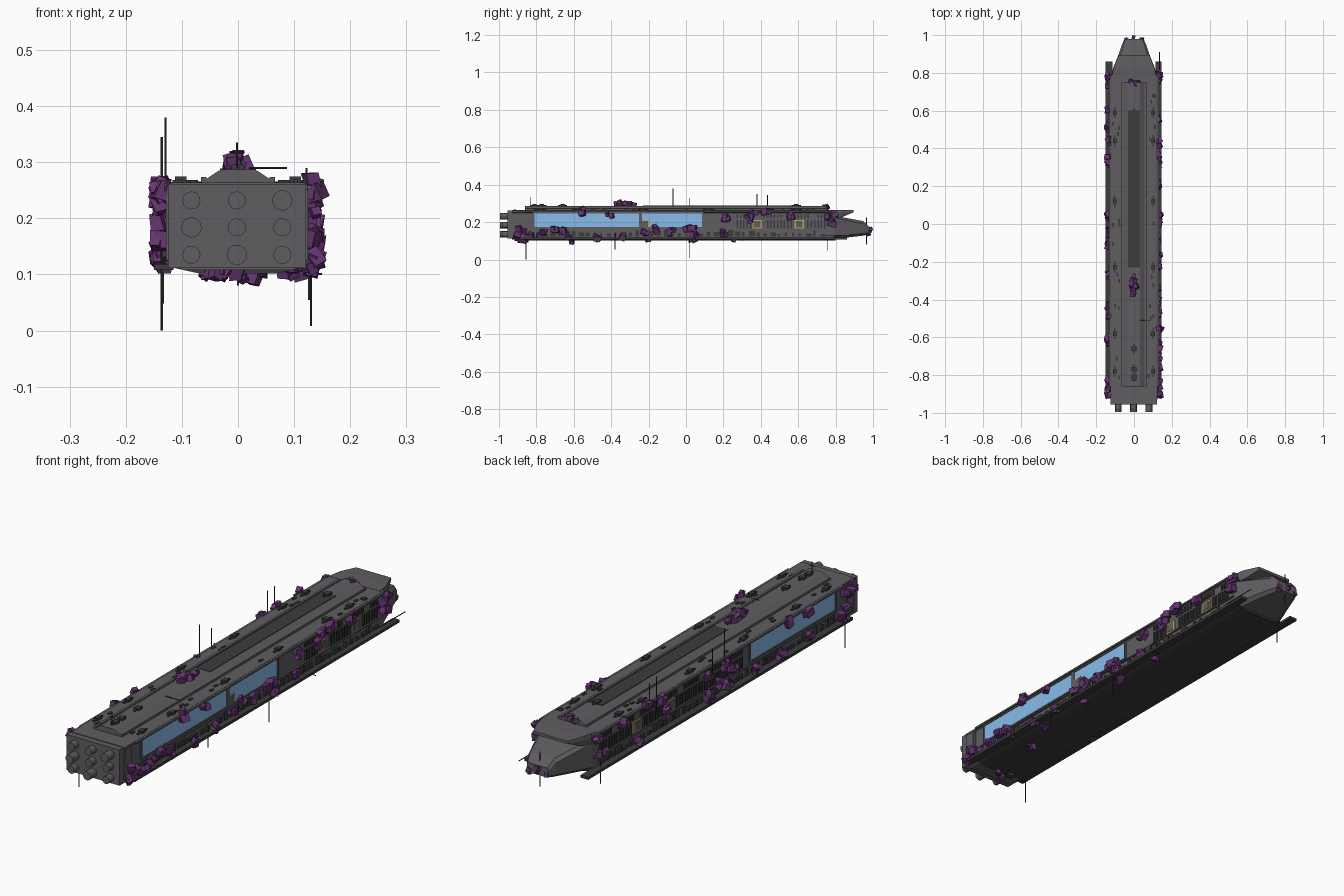
import bpy, bmesh, random
from math import pi
from mathutils import Vector, Matrix, Euler

random.seed(7)

def mat(name, r, g, b):
    m = bpy.data.materials.new(name)
    m.diffuse_color = (r, g, b, 1)
    return m

HULL = mat("hull_grey", .115, .11, .118)
DARK = mat("dark_grey", .045, .045, .048)
PURPLE = mat("crystal_purple", .13, .035, .16)
BLUE = mat("window_blue", .25, .5, .83)
YELLOW = mat("door_yellow", .55, .38, .1)

def finish(name, bm, m):
    bmesh.ops.recalc_face_normals(bm, faces=bm.faces)
    me = bpy.data.meshes.new(name)
    bm.to_mesh(me)
    bm.free()
    me.materials.append(m)
    ob = bpy.data.objects.new(name, me)
    bpy.context.collection.objects.link(ob)
    return ob

def add_box(bm, x0, x1, y0, y1, z0, z1):
    t = Matrix.Translation(((x0 + x1) / 2, (y0 + y1) / 2, (z0 + z1) / 2))
    bmesh.ops.create_cube(bm, size=1, matrix=t @ Matrix.Diagonal((abs(x1 - x0), y1 - y0, z1 - z0, 1)))

def boxes(name, m, items):
    bm = bmesh.new()
    for it in items:
        add_box(bm, *it)
    return finish(name, bm, m)

def loft(name, m, sections):
    """Join rings of (x, y, z) points, mirrored in x from the right half."""
    bm = bmesh.new()
    rings = []
    for y, half in sections:
        pts = [(x, z) for x, z in half] + [(-x, z) for x, z in reversed(half)]
        rings.append([bm.verts.new((x, y, z)) for x, z in pts])
    n = len(rings[0])
    for a, b in zip(rings, rings[1:]):
        for i in range(n):
            bm.faces.new((a[i], a[(i + 1) % n], b[(i + 1) % n], b[i]))
    bm.faces.new(rings[0])
    bm.faces.new(rings[-1])
    return finish(name, bm, m)

def add_cyl(bm, p, q, r, n=12):
    p, q = Vector(p), Vector(q)
    d = q - p
    rot = d.to_track_quat('Z', 'Y').to_matrix().to_4x4()
    bmesh.ops.create_cone(bm, cap_ends=True, segments=n, radius1=r, radius2=r, depth=d.length,
                          matrix=Matrix.Translation((p + q) / 2) @ rot)

# Main hull, with overhanging roof edge and chamfered keel
body = [(.098, .108), (.119, .118), (.119, .248), (.124, .252), (.124, .26), (.118, .264)]
loft("hull", HULL, [(-.93, body), (.79, body)])
keel = [(.07, .102), (.115, .112), (.115, .116), (.07, .116)]
loft("keel", DARK, [(-.87, keel), (.80, keel)])

# Stern block facing the front, holding the engines
boxes("engine_block", HULL, [(-.125, .121, -.955, -.87, .112, .261), (-.128, .125, -.925, -.88, .125, .25)])
bm = bmesh.new()
for i, x in enumerate((-.083, -.002, .079)):
    for j, z in enumerate((.135, .184, .232)):
        add_cyl(bm, (x, -.94, z), (x, -.985, z), .016, 16)
        if (i, j) in ((0, 1), (1, 0), (2, 2)):
            add_cyl(bm, (x, -.94, z), (x, -.995, z), .018, 16)
finish("engine_nozzles", bm, HULL)

# Nose: lower wedge and sloping roof cap above it
loft("nose", HULL, [(.79, [(.10, .11), (.119, .125), (.119, .225), (.10, .235)]),
                    (.95, [(.05, .128), (.064, .14), (.064, .19), (.055, .205)]),
                    (.98, [(.04, .135), (.05, .142), (.05, .165), (.045, .175)])])
loft("nose_roof", HULL, [(.77, [(.12, .225), (.123, .25), (.12, .265)]),
                         (.83, [(.105, .225), (.109, .25), (.107, .266)]),
                         (.895, [(.078, .252), (.082, .256), (.08, .264)])])

# Raised spine along the roof with a dark central strip
spine = [(.064, .262), (.060, .268), (.036, .284), (.030, .287)]
loft("roof_spine", HULL, [(-.86, spine), (.75, spine)])
boxes("spine_strip", DARK, [(-.032, .032, -.23, .60, .28, .2885)])
boxes("spine_ridges", HULL, [(s * .066, s * .056, -.86, .75, .262, .274) for s in (-1, 1)])

# Long side rails at the keel, poking past the hull
boxes("side_rails", DARK, [(-.15, -.115, -.89, .86, .108, .119), (.115, .145, -.89, .86, .108, .119)])
boxes("roof_edge_rails", HULL, [(s * .118, s * .132, -.86, .78, .252, .259) for s in (-1, 1)])

# Blue windows with frames: two on the right, one on the left
wins = [(1, -.81, -.25), (1, -.235, .085), (-1, -.81, -.25)]
boxes("windows", BLUE, [(s * .11, s * .1215, a, b, .172, .248) for s, a, b in wins])
frame = []
for s, a, b in wins:
    frame += [(s * .115, s * .125, a - .006, b + .006, .166, .173),
              (s * .115, s * .125, a - .006, b + .006, .246, .252),
              (s * .115, s * .125, a - .008, a, .166, .252),
              (s * .115, s * .125, b, b + .008, .166, .252)]
boxes("window_frames", HULL, frame)

# Yellow framed doors with grey panels
doors = [(1, .38), (1, .605), (-1, .5), (-1, .27), (1, -.22)]
boxes("door_frames", YELLOW, [(s * .115, s * .1235, y - .025, y + .025, .165, .212) for s, y in doors])
boxes("door_panels", HULL, [(s * .115, s * .1255, y - .018, y + .018, .171, .206) for s, y in doors])

# Ribs, louvres and wall panels on both flanks
ribs = []
for s in (-1, 1):
    start = .27 if s > 0 else -.2
    for k in range(int((.77 - start) / .018)):
        y = start + k * .018
        if all(d[0] != s or abs(y - d[1]) > .035 for d in doors):
            ribs.append((s * .115, s * .1245, y, y + .008, .165, .212))
        if k % 8 < 6:
            ribs.append((s * .115, s * .1235, y, y + .009, .222, .242))
    for k in range(42):
        y = -.84 + k * .038
        ribs.append((s * .115, s * .127, y, y + random.choice((.012, .02, .03)), .124, .124 + random.uniform(.012, .034)))
boxes("flank_ribs", DARK, ribs)
boxes("flank_ledges", HULL, [(s * .115, s * .126, -.86, .78, .157, .162) for s in (-1, 1)])

# Small roof equipment
gear = []
for s in (-1, 1):
    for y in (.59, .44, .12, -.23, -.58, -.78):
        x = s * .102
        gear += [(x - .010, x + .010, y - .012, y + .012, .262, .275), (x - .004, x + .004, y - .03, y + .03, .262, .269)]
    for k in range(14):
        x, y = s * random.uniform(.075, .112), random.uniform(-.85, .75)
        gear.append((x - .005, x + .005, y - .01, y + .01, .262, .268))
for y in (.59, -.66, -.77, -.81):
    gear += [(-.012, .012, y - .012, y + .012, .285, .296), (-.004, .004, y - .025, y + .025, .285, .292)]
boxes("roof_equipment", DARK, gear)

# Thin antennas up, down and sideways
bm = bmesh.new()
masts = [(-.129, -.07, .2, .38), (-.136, .02, .2, .33), (-.129, .38, .2, .35), (-.136, .435, .2, .345),
         (-.136, -.855, 0, .15), (.13, .02, .008, .14), (.127, -.38, .055, .14), (-.134, .755, .048, .14),
         (-.002, -.83, .28, .335), (.0, .965, .08, .225), (.122, -.55, .24, .29)]
for x, y, a, b in masts:
    add_cyl(bm, (x, y, a), (x, y, b), .0022, 6)
for p, q in (((.02, -.51, .29), (.087, -.51, .29)), ((-.015, -.83, .318), (.012, -.83, .318)),
             ((.11, .3, .101), (.15, .3, .101)), ((.135, .75, .13), (.135, .91, .13))):
    add_cyl(bm, p, q, .002, 6)
finish("antennas", bm, DARK)

# Purple crystal growths: clusters of tilted, skewed blocks
def crystals(name, spots, dx):
    bm = bmesh.new()
    for x, y, z, size in spots:
        for k in range(3):
            w = size * random.uniform(.55, .9)
            off = Vector((random.uniform(-dx, dx), random.uniform(-.4, .4) * size, random.uniform(-.35, .35) * size))
            rot = Euler([random.uniform(-.5, .5) for _ in range(3)]).to_matrix().to_4x4()
            t = Matrix.Translation(Vector((x, y, z)) + off) @ rot
            vs = bmesh.ops.create_cube(bm, size=1, matrix=t @ Matrix.Diagonal((w * .8, w, w, 1)))["verts"]
            for v in vs:
                v.co += Vector([random.uniform(-.1, .1) * w for _ in range(3)])
    finish(name, bm, PURPLE)

right = [(-.9, .125), (-.88, .155), (-.84, .13), (-.77, .14), (-.7, .165), (-.66, .15), (-.62, .12),
         (-.55, .255), (-.48, .115), (-.41, .23), (-.33, .13), (-.22, .15), (-.16, .165), (-.08, .15),
         (0, .16), (.03, .165), (.04, .125), (.2, .14), (.21, .22), (.36, .24), (.33, .222),
         (.43, .257), (.56, .23), (.77, .22), (.79, .24), (.78, .19)]
crystals("crystals_right", [(.133, y, z, .036) for y, z in right], .006)
left = [(.78, .24), (.74, .18), (.6, .25), (.52, .14), (.44, .25), (.35, .25), (.32, .2), (.06, .22),
        (.04, .14), (-.04, .17), (-.07, .23), (-.08, .14), (-.11, .19), (-.27, .135), (-.43, .13),
        (-.48, .25), (-.6, .25), (-.62, .14), (-.83, .14), (-.87, .17), (-.88, .22), (-.9, .25)]
crystals("crystals_left", [(-.137, y, z, .036) for y, z in left], .006)
crystals("crystals_roof", [(-.005, -.29, .295, .036), (0, -.33, .298, .04), (-.012, -.365, .293, .036),
                           (-.01, .75, .28, .024), (.018, .75, .28, .024)], .012)
crystals("crystals_nose", [(-.035, .975, .15, .026), (0, .98, .16, .027), (.035, .975, .145, .026)], .008)
crystals("crystals_keel", [(-.06, -.86, .107, .03), (-.03, -.88, .106, .03), (0, -.87, .105, .03),
                           (.04, -.62, .103, .03), (.09, -.48, .107, .036), (.1, .04, .107, .036),
                           (.09, -.2, .107, .03), (.1, .25, .11, .026)], .012)
